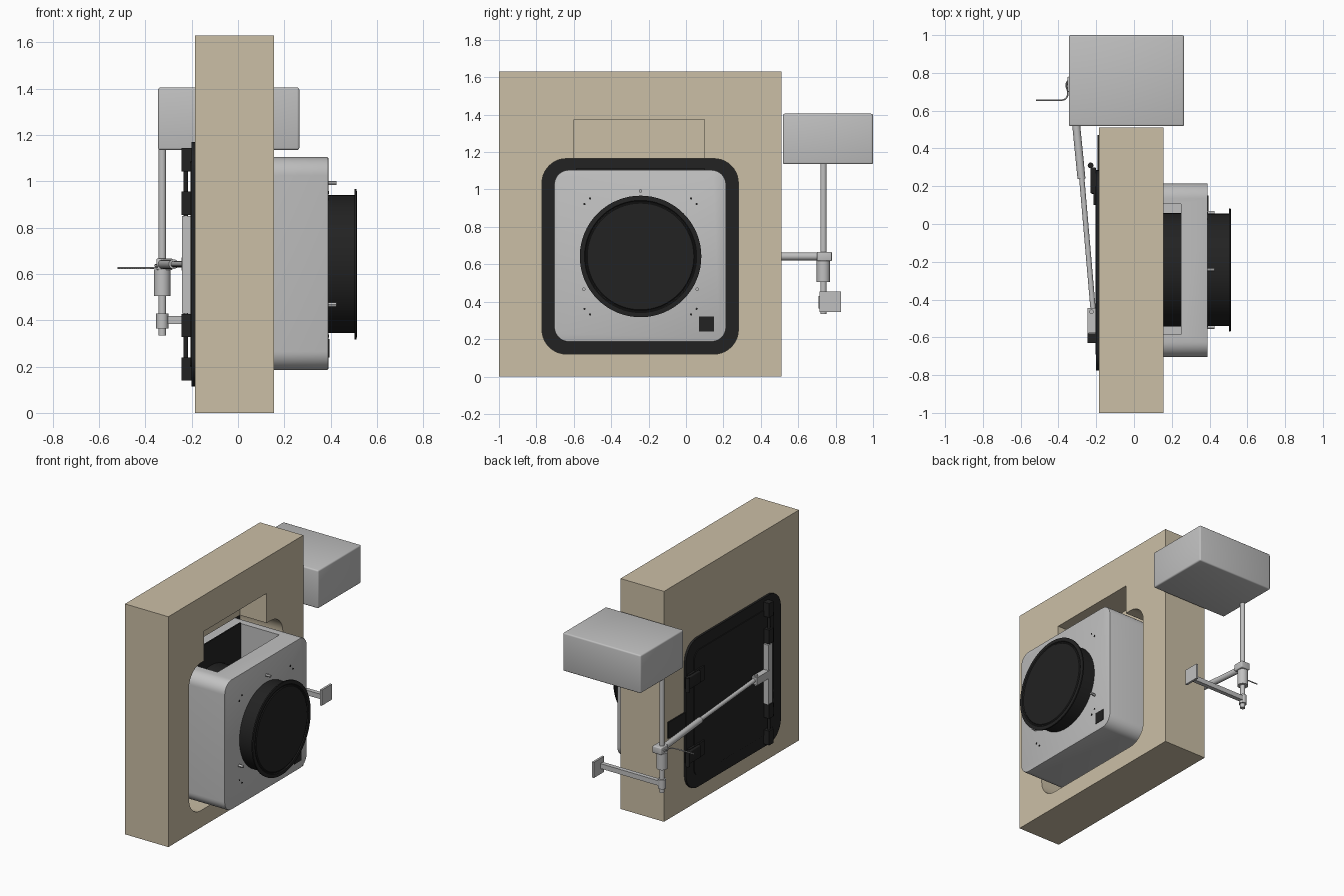
import bpy, bmesh, math
from mathutils import Vector

cube = bpy.data.objects.get("Cube")
if cube:
    bpy.data.objects.remove(cube, do_unlink=True)


def material(name, rgb):
    m = bpy.data.materials.new(name)
    m.use_nodes = True
    m.diffuse_color = (*rgb, 1)
    bsdf = m.node_tree.nodes["Principled BSDF"]
    bsdf.inputs["Base Color"].default_value = (*rgb, 1)
    bsdf.inputs["Roughness"].default_value = 0.6
    return m


TAN = material("wall tan", (0.60, 0.52, 0.38))
GREY = material("metal grey", (0.53, 0.53, 0.53))
BLACK = material("matte black", (0.016, 0.016, 0.016))


def finish(bm, name, mat, smooth=True):
    bmesh.ops.recalc_face_normals(bm, faces=bm.faces)
    me = bpy.data.meshes.new(name)
    bm.to_mesh(me)
    bm.free()
    me.materials.append(mat)
    if smooth:
        me.polygons.foreach_set("use_smooth", [True] * len(me.polygons))
        me.set_sharp_from_angle(angle=math.radians(30))
    ob = bpy.data.objects.new(name, me)
    bpy.context.collection.objects.link(ob)
    return ob


def box(name, mat, x, y, z, bevel=0):
    """Box from (low, high) ranges, with optional rounded edges."""
    bm = bmesh.new()
    bmesh.ops.create_cube(bm, size=1)
    for v in bm.verts:
        v.co = [r[0] if c < 0 else r[1] for c, r in zip(v.co, (x, y, z))]
    if bevel:
        bmesh.ops.bevel(bm, geom=bm.edges[:], offset=bevel, segments=3,
                        profile=0.5, affect='EDGES')
    return finish(bm, name, mat)


def rounded_slab(name, mat, x, y, z, radius, edge=0):
    """Rounded rectangle in the y-z plane, extruded along x."""
    bm = bmesh.new()
    bmesh.ops.create_cube(bm, size=1)
    for v in bm.verts:
        v.co = [r[0] if c < 0 else r[1] for c, r in zip(v.co, (x, y, z))]
    long = [e for e in bm.edges
            if abs(e.verts[0].co.x - e.verts[1].co.x) > 1e-5]
    bmesh.ops.bevel(bm, geom=long, offset=radius, segments=10,
                    profile=0.5, affect='EDGES')
    if edge:
        rim = [e for e in bm.edges if all(v.co.x > x[1] - 1e-5 for v in e.verts)]
        bmesh.ops.bevel(bm, geom=rim, offset=edge, segments=2,
                        profile=0.5, affect='EDGES')
    return finish(bm, name, mat)


def tube(name, mat, a, b, r, sides=24):
    a, b = Vector(a), Vector(b)
    bm = bmesh.new()
    bmesh.ops.create_cone(bm, cap_ends=True, segments=sides, radius1=r,
                          radius2=r, depth=(b - a).length)
    turn = (b - a).to_track_quat('Z', 'Y')
    for v in bm.verts:
        v.co = turn @ v.co + (a + b) / 2
    return finish(bm, name, mat)


def lathe_x(name, mat, profile, cy, cz, sides=64):
    """Spin a profile of (x, radius) points about an axis along x."""
    bm = bmesh.new()
    rings = []
    for x, r in profile:
        rings.append([bm.verts.new((x, cy + r * math.cos(t), cz + r * math.sin(t)))
                      for t in (math.tau * i / sides for i in range(sides))])
    for p, q in zip(rings, rings[1:]):
        for i in range(sides):
            j = (i + 1) % sides
            bm.faces.new((p[i], p[j], q[j], q[i]))
    bm.faces.new(rings[0])
    bm.faces.new(rings[-1])
    return finish(bm, name, mat)


def wire(name, mat, points, r):
    cu = bpy.data.curves.new(name, 'CURVE')
    cu.dimensions = '3D'
    cu.bevel_depth = r
    cu.bevel_resolution = 2
    s = cu.splines.new('NURBS')
    s.points.add(len(points) - 1)
    for p, co in zip(s.points, points):
        p.co = (*co, 1)
    s.use_endpoint_u = True
    s.order_u = 3
    cu.materials.append(mat)
    ob = bpy.data.objects.new(name, cu)
    bpy.context.collection.objects.link(ob)


def cut(target, *cutters):
    """Subtract each cutter, bake the result and drop the cutter."""
    for c in cutters:
        m = target.modifiers.new("cut", 'BOOLEAN')
        m.operation, m.solver, m.object = 'DIFFERENCE', 'EXACT', c
    bpy.context.view_layer.update()
    dg = bpy.context.evaluated_depsgraph_get()
    me = bpy.data.meshes.new_from_object(target.evaluated_get(dg))
    target.modifiers.clear()
    target.data = me
    me.set_sharp_from_angle(angle=math.radians(30))
    for c in cutters:
        bpy.data.objects.remove(c, do_unlink=True)


# Wall with a rounded through-opening and a recess above it
wall = box("wall", TAN, (-0.185, 0.155), (-1, 0.51), (0, 1.63))
cut(wall,
    rounded_slab("opening_cutter", TAN, (-0.3, 0.3), (-0.77, 0.28), (0.12, 1.165), 0.13),
    box("recess_cutter", TAN, (-0.055, 0.3), (-0.6, 0.1), (0.9, 1.375)))

# Housing with an open slot in its top
housing = rounded_slab("housing", GREY, (-0.17, 0.39), (-0.705, 0.215),
                       (0.185, 1.105), 0.08, 0.006)
cut(housing, box("slot_cutter", GREY, (-0.05, 0.25), (-0.585, 0.105), (0.34, 1.3)))
box("slot_back_plate", BLACK, (-0.055, -0.045), (-0.585, 0.1), (0.345, 1.115))

# Inner drum and the large front cap
CY, CZ = -0.243, 0.642
lathe_x("inner_drum", BLACK, [(-0.045, 0.3), (0.249, 0.3)], CY, CZ)
lathe_x("front_cap", BLACK,
        [(0.385, 0.298), (0.503, 0.298), (0.503, 0.325), (0.512, 0.325),
         (0.514, 0.3), (0.508, 0.295), (0.508, 0.29), (0.513, 0.285)], CY, CZ)

# Pegs and small screws around the cap
for k in range(3):
    t = math.radians(90 + 120 * k)
    y, z = CY + 0.35 * math.cos(t), CZ + 0.35 * math.sin(t)
    tube("cap_peg", GREY, (0.38, y, z), (0.425, y, z), 0.009, 12)
for sy in (-1, 1):
    for sz in (-1, 1):
        for d in (0, 0.03):
            y, z = CY + sy * (0.27 + d), CZ + sz * (0.31 - d)
            tube("housing_screw", BLACK, (0.388, y, z), (0.393, y, z), 0.006, 8)
box("label_plate", BLACK, (0.388, 0.394), (0.07, 0.15), (0.24, 0.32))

# Door behind the opening
rounded_slab("door", BLACK, (-0.2, -0.18), (-0.775, 0.285), (0.115, 1.17), 0.13)
rounded_slab("door_panel", BLACK, (-0.205, -0.195), (-0.69, 0.2), (0.2, 1.085), 0.06)
box("wall_plate", BLACK, (-0.194, -0.18), (0.28, 0.47), (0.575, 0.69))

# Hinges on the left edge of the door
for z in (0.378, 0.905):
    box("hinge_leaf", BLACK, (-0.215, -0.195), (0.1, 0.27), (z - 0.05, z + 0.05))
    box("hinge_strap", BLACK, (-0.23, -0.2), (0.16, 0.3), (z - 0.045, z + 0.045), 0.008)
    tube("hinge_pin", BLACK, (-0.23, 0.31, z - 0.05), (-0.23, 0.31, z + 0.05), 0.015)

# Locking rail on the far edge of the door
tube("locking_rail", BLACK, (-0.225, -0.605, 0.15), (-0.225, -0.605, 1.13), 0.01)
for z in (0.19, 0.378, 0.905, 1.093):
    box("rail_block", BLACK, (-0.245, -0.198), (-0.63, -0.58), (z - 0.05, z + 0.05))
box("rail_sleeve", GREY, (-0.242, -0.205), (-0.62, -0.575), (0.43, 0.85))
box("arm_bracket", GREY, (-0.245, -0.205), (-0.585, -0.445), (0.615, 0.67))
tube("bracket_pin", GREY, (-0.225, -0.465, 0.605), (-0.225, -0.465, 0.68), 0.012)

# Telescopic arm
PX, PY = -0.327, 0.735
tube("arm_outer_tube", GREY, (PX, PY, 0.642), (-0.278, 0.24, 0.642), 0.021)
tube("arm_inner_rod", GREY, (-0.278, 0.26, 0.642), (-0.215, -0.47, 0.642), 0.014)

# Upright post with collars and clamp
tube("post", GREY, (PX, PY, 0.335), (PX, PY, 1.15), 0.017)
tube("post_sleeve", GREY, (PX, PY, 0.505), (PX, PY, 0.62), 0.036)
tube("post_collar", GREY, (PX, PY, 0.365), (PX, PY, 0.43), 0.026)
box("post_clamp", GREY, (PX - 0.025, PX + 0.045), (0.7, 0.78), (0.617, 0.667), 0.006)
wire("release_lever", GREY,
     [(-0.52, 0.655, 0.625), (-0.42, 0.655, 0.625), (-0.365, 0.655, 0.625),
      (-0.345, 0.69, 0.63), (-0.365, 0.74, 0.64), (-0.34, 0.775, 0.64)], 0.004)

# Foot bracket that reaches around the wall edge
box("foot_arm", GREY, (PX, 0.145), (0.725, 0.755), (0.383, 0.418))
box("foot_plate", GREY, (0.14, 0.155), (0.715, 0.83), (0.345, 0.455))

# Counterweight case on top of the post
box("case", GREY, (-0.345, 0.265), (0.518, 1.0), (1.135, 1.405), 0.01)
